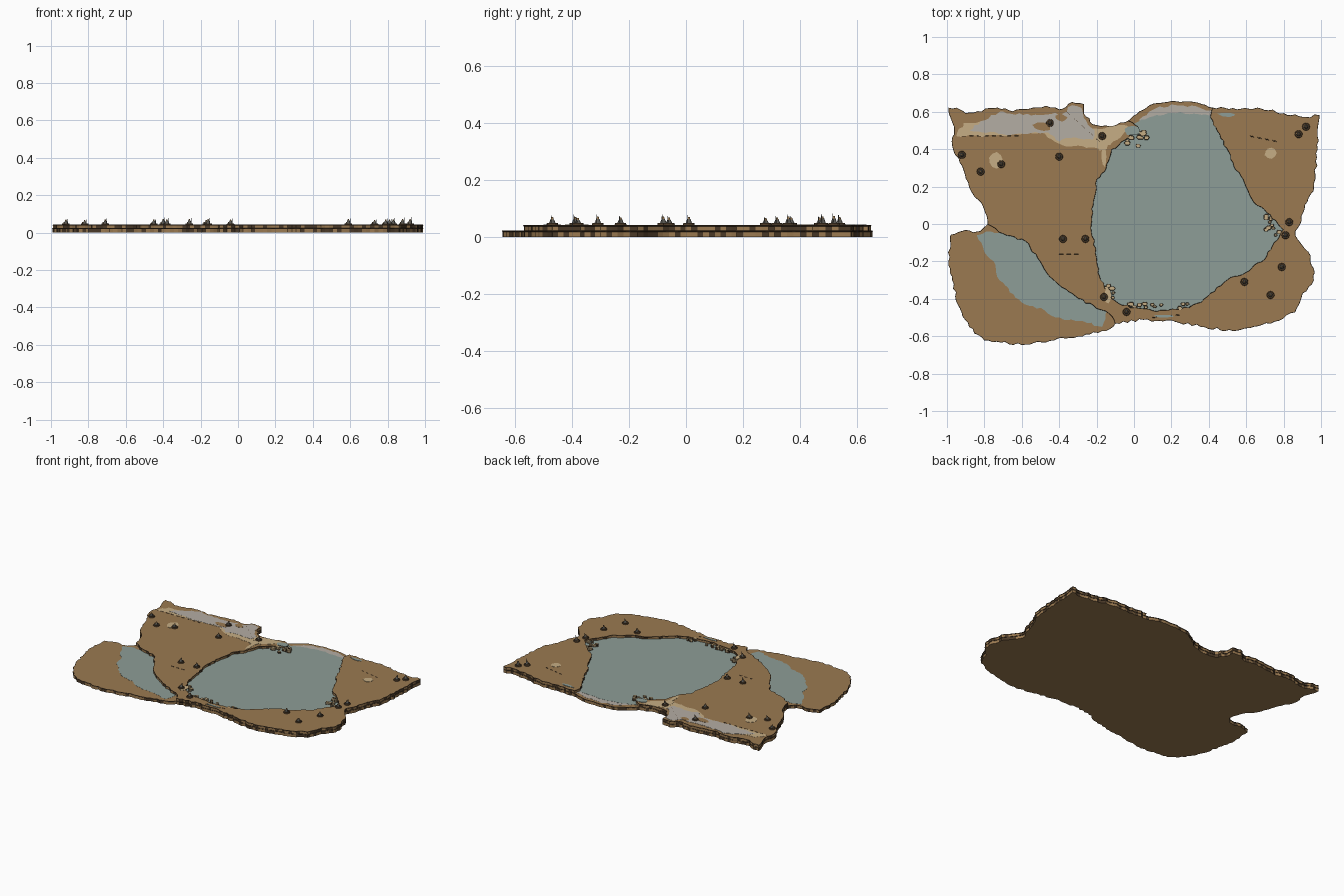
import bpy, bmesh, math, random
from mathutils import Vector

random.seed(4)
cube = bpy.data.objects.get("Cube")
if cube:
    bpy.data.objects.remove(cube)

LOW, HIGH = 0.023, 0.042


def material(name, *rgb):
    colour = [((c / 255 + 0.055) / 1.055) ** 2.4 for c in rgb] + [1]
    mat = bpy.data.materials.new(name)
    mat.use_nodes = True
    mat.diffuse_color = colour
    mat.node_tree.nodes["Principled BSDF"].inputs["Base Color"].default_value = colour
    return mat


earth = material("earth brown", 155, 122, 81)
dark = material("dark soil", 74, 57, 39)
water = material("pale teal water", 141, 157, 151)
rock = material("light grey rock", 180, 173, 164)
sand = material("sand", 198, 174, 133)
metal = material("dark grey", 92, 91, 86)


def ragged(points, rough=0.007, step=0.022):
    """Break a coarse path into short, slightly uneven segments."""
    result = []
    for a, b in zip(points, points[1:]):
        a, b = Vector(a), Vector(b)
        count = max(1, round((b - a).length / step))
        side = (b - a).normalized().orthogonal()
        for i in range(count):
            shift = random.uniform(-rough, rough) if i else 0
            result.append(a.lerp(b, i / count) + side * shift)
    return result


def add(name, bm, mats):
    bmesh.ops.recalc_face_normals(bm, faces=bm.faces)
    mesh = bpy.data.meshes.new(name)
    bm.to_mesh(mesh)
    bm.free()
    for mat in mats:
        mesh.materials.append(mat)
    obj = bpy.data.objects.new(name, mesh)
    bpy.context.collection.objects.link(obj)
    return obj


def slab(name, outline, bottom, top, mats):
    """Extruded outline; a second material streaks the walls."""
    bm = bmesh.new()
    face = bm.faces.new([bm.verts.new((p[0], p[1], bottom)) for p in outline])
    new = bmesh.ops.extrude_face_region(bm, geom=[face], use_keep_orig=True)["geom"]
    for v in new:
        if isinstance(v, bmesh.types.BMVert):
            v.co.z = top
    for f in bm.faces:
        f.normal_update()
        if len(mats) > 1 and len(f.verts) == 4 and random.random() < 0.4:
            f.material_index = 1
    bmesh.ops.triangulate(bm, faces=[f for f in bm.faces if len(f.verts) > 4])
    return add(name, bm, mats)


def patch(name, points, level, mat, layer=1, rough=0.008):
    outline = ragged(points + points[:1], rough)
    slab(name, outline, level - 0.001, level + 0.0008 * layer, [mat])


def blob(name, x, y, rx, ry, level, mat, layer=1):
    points = []
    for i in range(9):
        a = i * math.tau / 9
        r = random.uniform(0.75, 1.15)
        points.append((x + rx * r * math.cos(a), y + ry * r * math.sin(a)))
    slab(name, points, level - 0.001, level + 0.0008 * layer, [mat])


def edge_line(name, points, z, cyclic=True):
    curve = bpy.data.curves.new(name, "CURVE")
    curve.dimensions = "3D"
    curve.bevel_depth, curve.bevel_resolution = 0.0024, 0
    spline = curve.splines.new("POLY")
    spline.points.add(len(points) - 1)
    for target, p in zip(spline.points, points):
        target.co = (p[0], p[1], z, 1)
    spline.use_cyclic_u = cyclic
    curve.materials.append(dark)
    bpy.context.collection.objects.link(bpy.data.objects.new(name, curve))


# Shared borders of the two terrain levels
north_west = ragged([
    (-.78, 0), (-.8, .08), (-.88, .2), (-.93, .33), (-.97, .42), (-.96, .52), (-.99, .62),
    (-.95, .62), (-.9, .59), (-.73, .62), (-.65, .6), (-.47, .63), (-.4, .61), (-.33, .65),
    (-.27, .64), (-.27, .59), (-.22, .53), (-.13, .52), (-.03, .55)])
north = ragged([(-.03, .55), (.03, .6), (.1, .64), (.2, .655), (.32, .65), (.42, .62)], .003)
east_south = ragged([
    (.42, .62), (.55, .61), (.66, .62), (.8, .59), (.92, .57), (.99, .58), (.98, .4),
    (.96, .2), (.91, .08), (.86, -.06), (.93, -.15), (.96, -.24), (.95, -.32), (.9, -.37),
    (.86, -.47), (.75, -.52), (.53, -.57), (.38, -.55), (.22, -.52), (.05, -.51), (-.1, -.53)])
south_west = ragged([
    (-.1, -.53), (-.13, -.56), (-.3, -.6), (-.6, -.645), (-.8, -.62), (-.88, -.55),
    (-.94, -.43), (-.97, -.3), (-.99, -.2), (-.98, -.06), (-.92, -.04), (-.82, -.04), (-.78, 0)])
shore = ragged([
    (-.03, .55), (.02, .52), (-.05, .45), (-.12, .4), (-.15, .3), (-.2, .24), (-.22, .1),
    (-.23, 0), (-.2, -.2), (-.18, -.3), (-.12, -.4), (-.02, -.45), (.1, -.465), (.25, -.46),
    (.36, -.42), (.5, -.3), (.6, -.26), (.7, -.19), (.75, -.1), (.8, -.03), (.73, .05),
    (.66, .1), (.6, .2), (.53, .33), (.46, .48), (.41, .57), (.42, .62)])
bank = ragged([
    (-.1, -.53), (-.13, -.48), (-.2, -.45), (-.33, -.37), (-.45, -.28), (-.5, -.2),
    (-.58, -.09), (-.7, -.05), (-.78, 0)])

# Terrain slabs and their dark rims
base = north_west + north + east_south + south_west
plateau = north_west + shore + east_south + bank
slab("lower_terrain", base, 0, LOW, [earth, dark])
slab("upper_terrain", plateau, LOW, HIGH, [earth, dark])
edge_line("lower_rim", base, LOW - 0.002)
edge_line("upper_rim", plateau, HIGH - 0.002)

# Water and the stony northern beach on the lower level
patch("north_beach", [(.03, .56), (.1, .61), (.2, .64), (.33, .63), (.43, .6), (.4, .5), (.05, .5)],
      LOW, rock)
patch("lake_water", [
    (-.05, .51), (.08, .57), (.2, .595), (.32, .59), (.42, .57), (.55, .5), (.83, -.04), (.78, -.25),
    (.5, -.42), (.4, -.48), (.1, -.485), (-.2, -.4), (-.28, -.1), (-.2, .35)], LOW, water, 2)
patch("pond_water", [
    (-.84, -.06), (-.8, -.15), (-.75, -.2), (-.72, -.3), (-.6, -.42), (-.48, -.46), (-.42, -.5),
    (-.25, -.53), (-.17, -.55), (-.14, -.46), (-.4, -.25), (-.55, -.06), (-.79, -.04)], LOW, water)

# Sand and bare rock on the upper level
patch("north_sand", [
    (-.95, .47), (-.91, .54), (-.6, .57), (-.2, .51), (-.06, .53), (-.02, .51), (-.09, .45),
    (-.17, .41), (-.38, .42), (-.5, .49), (-.7, .47)], HIGH, sand)
patch("north_rock", [
    (-.88, .5), (-.82, .55), (-.72, .6), (-.55, .58), (-.38, .59), (-.33, .635), (-.28, .62),
    (-.27, .57), (-.21, .5), (-.22, .45), (-.34, .46), (-.4, .44), (-.46, .49), (-.7, .48)],
    HIGH, rock, 2)
blob("earth_spot", -.49, .52, .05, .025, HIGH, earth, 3)
blob("earth_spot", -.39, .57, .03, .02, HIGH, earth, 3)
for x, y, rx, ry in [(-.74, .34, .035, .04), (.73, .38, .03, .03), (-.16, .36, .015, .05),
                     (-.14, -.38, .02, .04), (-.17, .42, .03, .03)]:
    blob("sand_spot", x, y, rx, ry, HIGH, sand, 2)
blob("small_pool", -.01, .5, .045, .025, HIGH, water, 3)
blob("small_pool", .5, .585, .05, .012, HIGH, water, 3)
blob("small_pool", .16, -.492, .06, .008, HIGH, water, 3)

# Dashed ground cracks
for x, y, length, slope in [(-.92, .47, .35, 0), (-.4, -.16, .13, 0), (.62, .47, .16, -.2),
                            (-.36, .6, .2, -.9), (.1, -.5, .16, .1)]:
    for i in range(int(length / .04)):
        start = Vector((x + i * .04, y + i * .04 * slope))
        edge_line("ground_crack", [start, start + Vector((.022, .022 * slope))], HIGH, False)

# Loose stones beside the shore
for x, y, dx, dy, count in [(.01, .46, .09, .05, 16), (.75, 0, .05, .07, 16),
                            (.12, -.44, .19, .015, 16), (-.13, -.37, .02, .06, 5)]:
    for i in range(count):
        sx, sy = x + random.uniform(-dx, dx), y + random.uniform(-dy, dy)
        size = random.uniform(.007, .016)
        points = [(sx + size * math.cos(a) * random.uniform(.7, 1.3), sy + size * .75 * math.sin(a))
                  for a in (k * math.tau / 6 for k in range(6))]
        slab("shore_stone", points, LOW, HIGH + random.uniform(-.008, .002), [sand, dark])
        edge_line("stone_rim", points, LOW + .003)

# Small standing markers: round foot, squat body, head and thin spike
SPOTS = [(-.92, .37), (-.82, .28), (-.71, .32), (-.4, .36), (-.45, .54), (-.17, .47), (.92, .52),
         (.88, .48), (.83, .01), (.81, -.06), (.79, -.23), (.73, -.38), (.59, -.31), (-.38, -.08),
         (-.26, -.08), (-.16, -.39), (-.04, -.47)]


def cone(bm, x, y, z, r1, r2, height, index):
    made = bmesh.ops.create_cone(bm, cap_ends=True, segments=12, radius1=r1, radius2=r2, depth=height)
    bmesh.ops.translate(bm, verts=made["verts"], vec=(x, y, z + height / 2))
    for f in {f for v in made["verts"] for f in v.link_faces}:
        f.material_index = index


for x, y in SPOTS:
    bm = bmesh.new()
    tall = random.uniform(.7, 1.2)
    cone(bm, x, y, HIGH, .021, .019, .008, 0)
    cone(bm, x, y, HIGH + .008, .011, .006, .013 * tall, 1)
    cone(bm, x, y, HIGH + .008 + .013 * tall, .005, .003, .008, 2)
    cone(bm, x + .009, y - .004, HIGH + .008, .002, .001, .028 * tall, 1)
    cone(bm, x - .01, y + .004, HIGH + .008, .004, .003, .008, 2)
    add("marker", bm, [dark, metal, earth])
